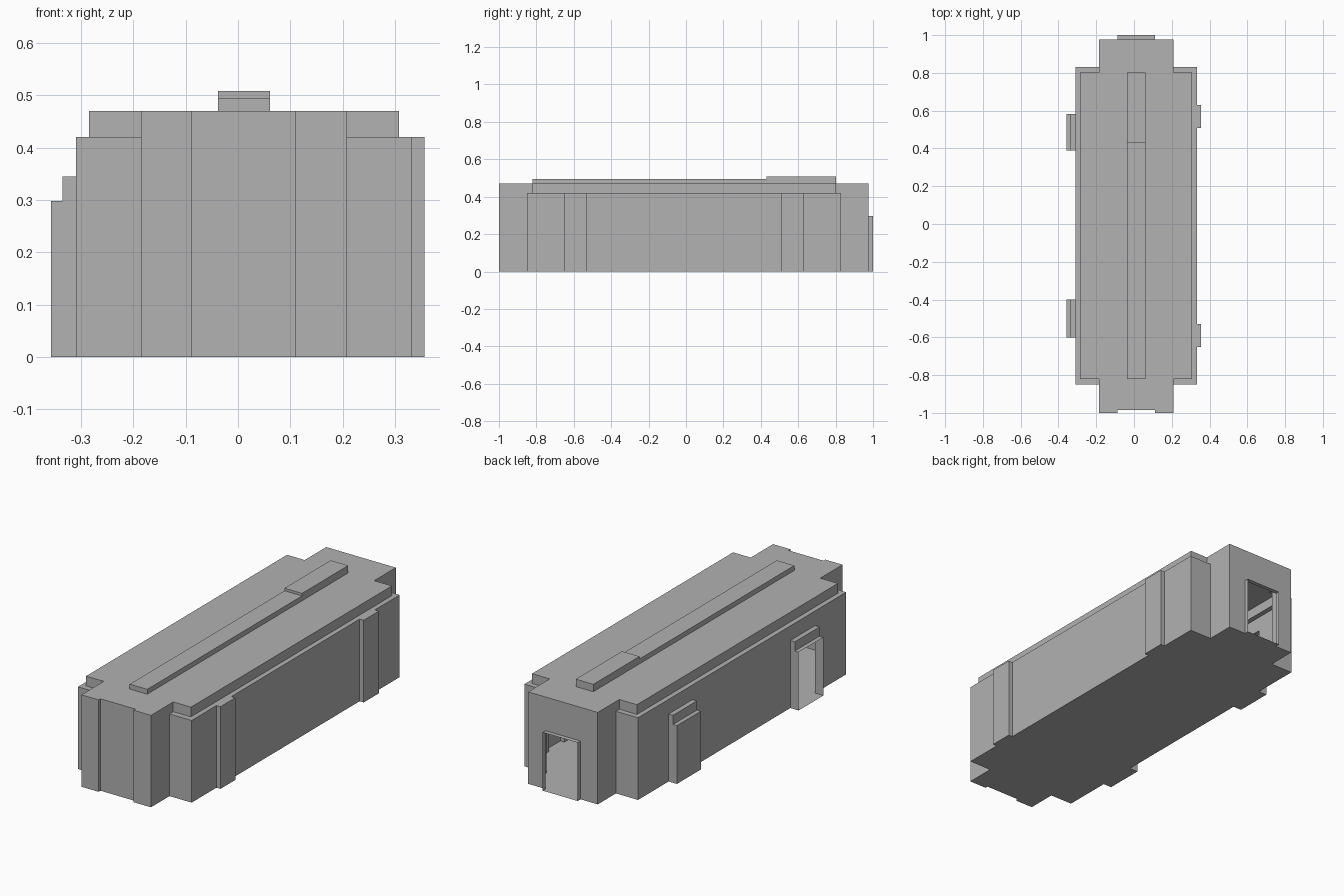
import bpy
import bmesh
from mathutils import Vector

old = bpy.data.objects.get("Cube")
if old:
    bpy.data.objects.remove(old, do_unlink=True)

GREY = (0.445, 0.445, 0.445, 1)
grey = bpy.data.materials.new("plain grey")
grey.use_nodes = True
grey.diffuse_color = GREY
grey.node_tree.nodes["Principled BSDF"].inputs["Base Color"].default_value = GREY


def box(name, x, y, z):
    """Box from (low, high) ranges along each axis."""
    bm = bmesh.new()
    bmesh.ops.create_cube(bm, size=1)
    for v in bm.verts:
        v.co = Vector([r[0] if c < 0 else r[1] for c, r in zip(v.co, (x, y, z))])
    mesh = bpy.data.meshes.new(name)
    bm.to_mesh(mesh)
    bm.free()
    mesh.materials.append(grey)
    ob = bpy.data.objects.new(name, mesh)
    bpy.context.collection.objects.link(ob)
    return ob


# Main hall: wide walls, narrower roof step and the two end bays
shell = box("building_shell", (-0.31, 0.333), (-0.85, 0.83), (0, 0.42))
EAVE, ROOF, DOOR, LINTEL = 0.42, 0.47, 0.298, 0.345
parts = [
    box("roof_step", (-0.285, 0.308), (-0.82, 0.803), (0.1, ROOF)),
    box("end_bays", (-0.185, 0.208), (-1, 0.977), (0, ROOF)),
    box("back_porch", (-0.088, 0.11), (0.8, 1), (0, DOOR)),
]
# Stepped side porches
for y in ((-0.6, -0.4), (0.39, 0.583)):
    parts.append(box("porch_lintel", (-0.335, -0.2), y, (0, LINTEL)))
    parts.append(box("porch_front", (-0.357, -0.2), y, (0, DOOR)))
# Full-height pilasters on the opposite side
for y in ((-0.65, -0.53), (0.507, 0.63)):
    parts.append(box("pilaster", (0.2, 0.356), y, (0, EAVE)))
# Shallow recess in the front wall
recess = box("front_recess", (-0.088, 0.11), (-1.1, -0.985), (-0.1, 0.6))

for part in parts + [recess]:
    mod = shell.modifiers.new(part.name, 'BOOLEAN')
    mod.operation = 'DIFFERENCE' if part is recess else 'UNION'
    mod.solver = 'EXACT'
    mod.object = part

# Bake the union into one thin shell, then drop the helper boxes
bpy.context.view_layer.update()
baked = bpy.data.meshes.new_from_object(
    shell.evaluated_get(bpy.context.evaluated_depsgraph_get()))
shell.modifiers.clear()
shell.data = baked
for part in parts + [recess]:
    bpy.data.objects.remove(part, do_unlink=True)

# Open the back doorway and the front-most side doorway
bm = bmesh.new()
bm.from_mesh(baked)
doors = []
for f in bm.faces:
    c = f.calc_center_median()
    if c.y > 0.995 and f.normal.y > 0.9:
        doors.append(f)
    elif c.x < -0.35 and c.y < 0 and f.normal.x < -0.9:
        doors.append(f)
bmesh.ops.delete(bm, geom=doors, context='FACES')
bm.to_mesh(baked)
bm.free()
baked.materials.clear()
baked.materials.append(grey)

# Raised strips along the roof
box("roof_ridge", (-0.038, 0.061), (-0.82, 0.43), (ROOF, 0.495))
box("roof_vent", (-0.038, 0.061), (0.43, 0.803), (ROOF, 0.508))
